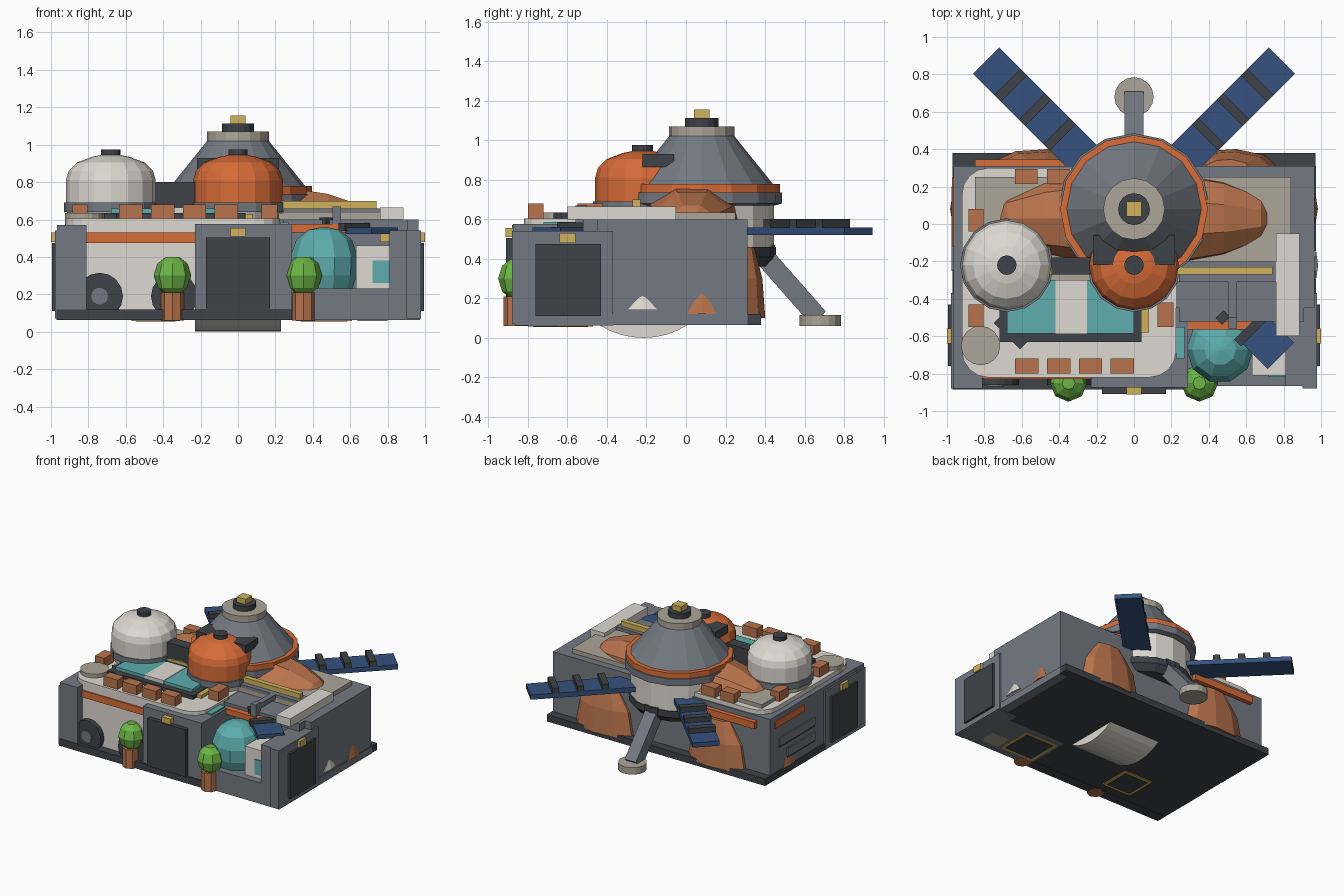
import bpy, bmesh, math
from mathutils import Matrix, Vector

cube = bpy.data.objects.get("Cube")
if cube:
    bpy.data.objects.remove(cube)


def material(name, r, g, b):
    m = bpy.data.materials.new(name)
    m.use_nodes = True
    col = [((c / 255 + 0.055) / 1.055) ** 2.4 for c in (r, g, b)] + [1]
    m.diffuse_color = col
    m.node_tree.nodes["Principled BSDF"].inputs["Base Color"].default_value = col
    return m


grey = material("grey", 116, 122, 131)
dark = material("charcoal", 62, 66, 71)
cream = material("cream", 222, 218, 209)
tan = material("tan", 172, 166, 153)
orange = material("orange", 216, 108, 56)
rust = material("rust", 184, 115, 76)
teal = material("teal", 94, 174, 174)
blue = material("blue", 54, 82, 126)
yellow = material("yellow", 208, 178, 92)
green = material("green", 108, 182, 70)


def finish(name, bm, mat):
    bmesh.ops.recalc_face_normals(bm, faces=bm.faces)
    me = bpy.data.meshes.new(name)
    bm.to_mesh(me)
    bm.free()
    me.materials.append(mat)
    ob = bpy.data.objects.new(name, me)
    bpy.context.collection.objects.link(ob)
    return ob


def box(name, x, y, z, mat):
    """Box from (min, max) ranges."""
    bm = bmesh.new()
    bmesh.ops.create_cube(bm, size=1)
    for v in bm.verts:
        v.co = [(r[0] + r[1]) / 2 + c * (r[1] - r[0]) for r, c in zip((x, y, z), v.co)]
    return finish(name, bm, mat)


def turned_box(name, center, size, mat, rot):
    half = [(-s / 2, s / 2) for s in size]
    ob = box(name, *half, mat)
    ob.location, ob.rotation_euler = center, rot
    return ob


def lathe(name, x, y, profile, mat, sides=16, scale=(1, 1, 1)):
    """Stack of regular polygons from (radius, height) pairs."""
    bm = bmesh.new()
    rings = [[bm.verts.new((r * math.cos(2 * math.pi * i / sides),
                            r * math.sin(2 * math.pi * i / sides), z))
              for i in range(sides)] for r, z in profile]
    for a, b in zip(rings, rings[1:]):
        for i in range(sides):
            j = (i + 1) % sides
            bm.faces.new((a[i], a[j], b[j], b[i]))
    bm.faces.new(rings[0])
    bm.faces.new(rings[-1])
    ob = finish(name, bm, mat)
    ob.location, ob.scale = (x, y, 0), scale
    return ob


def prism(name, pts, depth, mat):
    """Extrude a closed outline of 3D points along a vector."""
    bm = bmesh.new()
    f = bm.faces.new([bm.verts.new(p) for p in pts])
    ext = bmesh.ops.extrude_face_region(bm, geom=[f])
    verts = [v for v in ext["geom"] if isinstance(v, bmesh.types.BMVert)]
    bmesh.ops.translate(bm, verts=verts, vec=depth)
    return finish(name, bm, mat)


def rounded_slab(name, x, y, z, radius, mat):
    pts = []
    for cx, cy, start in ((1, 1, 0), (0, 1, 90), (0, 0, 180), (1, 0, 270)):
        px = x[1] - radius if cx else x[0] + radius
        py = y[1] - radius if cy else y[0] + radius
        for k in range(5):
            a = math.radians(start + k * 22.5)
            pts.append((px + radius * math.cos(a), py + radius * math.sin(a), z[0]))
    return prism(name, pts, (0, 0, z[1] - z[0]), mat)


# Base, walls and open courtyard
box("base_slab", (-.97, .97), (-.86, .38), (.065, .12), dark)
box("front_lip", (-.97, .29), (-.885, -.8), (.063, .12), dark)
box("right_block", (.2, .965), (-.45, .31), (.07, .6), grey)
box("back_block", (-.965, .21), (0, .31), (.07, .57), grey)
box("left_wall", (-.965, -.86), (-.86, .3), (.07, .57), grey)
box("left_pillar", (-.968, -.81), (-.88, -.78), (.12, .57), grey)
box("entry_block", (-.23, .29), (-.875, -.45), (.12, .575), grey)
box("courtyard_floor", (.29, .82), (-.865, -.45), (.062, .23), grey)
box("courtyard_wall", (.81, .972), (-.865, -.37), (.062, .54), grey)
box("right_foot", (.9, .972), (-.37, .31), (.064, .12), grey)

# Rounded living pod with its orange band
rounded_slab("pod", (-.92, .225), (-.82, .3), (.12, .605), .14, cream)
rounded_slab("pod_band", (-.928, .2), (-.83, .3), (.475, .53), .14, orange)
box("left_band", (-.972, -.92), (-.12, .25), (.475, .53), orange)
box("back_band", (-.85, -.3), (.25, .345), (.475, .53), orange)
for i, z in enumerate((.2, .32)):
    box("left_panel", (-.975, -.95), (-.25, .1 + .1 * i), (z, z + .06), grey)
    box("left_panel_trim", (-.973, -.95), (-.25, .1 + .1 * i), (z - .015, z), dark)

# Wheels in the open bay
for x in (-.74, -.34):
    for name, r, y, mat in (("tyre", .125, -.76, dark), ("hub", .045, -.768, grey)):
        wheel = lathe(name, 0, 0, [(r, 0), (r, .1)], mat)
        wheel.rotation_euler = (math.pi / 2, 0, 0)
        wheel.location = (x, y, .19)

# Front door with lamp
box("front_door", (-.17, .17), (-.91, -.87), (.125, .505), dark)
box("front_lamp", (-.04, .04), (-.912, -.86), (.51, .555), yellow)
for s in (-1, 1):
    side = lambda a, b: tuple(sorted((s * a, s * b)))
    # Side doors with lamps
    box("side_door_frame", side(.9, .978), (-.88, -.37), (.07, .54), grey)
    box("side_door", side(.9, .995), (-.76, -.43), (.11, .475), dark)
    box("side_lamp", side(.76, 1), (-.64, -.56), (.48, .53), yellow)
    # Rocks breaking through roof, sides and back
    rock = lathe("roof_rock", 0, 0, [(.25, .15), (.25, .3), (.215, .48), (.13, .68), (.02, .76)], rust, 9,
                 (.85, 1, 1))
    rock.rotation_euler = (0, s * math.pi / 2, 0)
    rock.location = (0, .03, .565)
    lathe("side_spike", s * .958, .08, [(.085, .12), (.003, .26)], rust, 6, (.3, 1, 1))
    lathe("back_rock", s * .5, .3, [(.27, .1), (.23, .3), (.12, .46)], rust, 9, (1, .38, 1))
lathe("pale_spike", .962, -.22, [(.09, .14), (.003, .22)], cream, 6, (.25, 1, 1))

# Rounded belly showing under the slab
arc = [(-.23, -.215 + .415 * math.sin(a), .415 - .415 * math.cos(a))
       for a in (math.radians(-40 + 8 * k) for k in range(11))]
prism("belly_drum", arc, (.46, 0, 0), cream)

# Hatch outlines under the slab
for x, y, half in ((.46, -.65, .15), (-.44, -.6, .13)):
    box("hatch_border", (x - half, x + half), (y - half, y + half), (.058, .064), yellow)
    box("hatch_plate", (x - half + .025, x + half - .025), (y - half + .025, y + half - .025), (.055, .06), dark)
box("hut_underplate", (.64, .8), (-.8, -.66), (.057, .064), tan)

# Lander hull, cone and beacon
for name, prof, mat in (
        ("hull_skirt", [(.33, .36), (.375, .41), (.375, .46)], dark),
        ("hull", [(.365, .46), (.365, .67)], cream),
        ("hull_collar", [(.37, .67), (.405, .68), (.405, .735)], grey),
        ("hull_ring", [(.395, .735), (.395, .778)], orange),
        ("cone", [(.36, .778), (.165, 1.02)], grey),
        ("cone_cap", [(.165, 1.02), (.165, 1.07)], tan),
        ("beacon_base", [(.085, 1.07), (.085, 1.112)], dark)):
    lathe(name, 0, .08, prof, mat)
box("beacon", (-.04, .04), (.04, .12), (1.11, 1.155), yellow)
box("cone_window", (-.22, .22), (-.22, -.06), (.865, .93), dark)
box("roof_vent", (-.44, -.22), (-.27, -.18), (.6, .8), dark)

# Landing leg
top, low = Vector((0, .38, .43)), Vector((0, .67, .1))
turned_box("leg", (top + low) / 2, (.1, .1, (top - low).length), grey,
           (low - top).to_track_quat("Z", "Y").to_euler())
box("leg_joint", (-.06, .06), (.34, .45), (.42, .47), dark)
lathe("foot", 0, .68, [(.105, .06), (.105, .115)], tan)

# Solar wings
for s in (-1, 1):
    d = Vector((s, 1, 0)).normalized()
    tip = Vector((s * .79, .873, .54))
    rot = (0, 0, math.radians(45 * s))
    turned_box("solar_wing", tip - d * .4, (.8, .2, .038), blue, rot)
    for k in range(3):
        turned_box("wing_rib", tip - d * (.185 + .185 * k) + Vector((0, 0, .038)), (.05, .2, .045), dark, rot)

# Twin storage domes
for name, x, mat in (("white_dome", -.68, cream), ("orange_dome", 0, orange)):
    lathe(name + "_base", x, -.22, [(.235, .6), (.235, .64)], tan)
    lathe(name + "_rim", x, -.22, [(.25, .64), (.25, .69)], grey)
    lathe(name, x, -.22, [(.24, .69), (.24, .81), (.225, .86), (.18, .905), (.1, .935), (.05, .945)], mat)
    lathe(name + "_cap", x, -.22, [(.052, .94), (.052, .975)], dark)

# Skylight
box("skylight_frame", (-.72, .04), (-.63, -.3), (.6, .635), dark)
box("skylight_glass", (-.68, 0), (-.585, -.3), (.63, .66), teal)
box("skylight_strip", (-.42, -.25), (-.587, -.3), (.63, .664), cream)
for x, y in ((-.7, -.53), (-.61, -.62)):
    turned_box("skylight_latch", (x, y, .615), (.07, .07, .04), dark, (0, 0, math.pi / 4))

# Roof crates: corner x, corner y, size x, size y
crates = [(-.635 + .17 * k, -.8, .125, .08) for k in range(4)]
crates += [(-.885, -.04, .08, .12), (-.885, -.55, .08, .12), (.125, -.55, .085, .13),
           (-.635, .215, .12, .08), (-.465, .215, .12, .08)]
for x, y, w, d in crates:
    box("crate", (x, x + w), (y, y + d), (.6, .68), rust)
lathe("roof_disc", -.82, -.65, [(.105, .57), (.105, .635)], tan)

# Roof plates, beams and crane
box("roof_plate", (-.85, .84), (-.31, .25), (.59, .635), tan)
box("roof_trunk", (.76, .885), (-.6, -.05), (.6, .665), cream)
box("rear_beam", (.24, .84), (-.31, -.2), (.6, .66), grey)
box("yellow_rail", (-.45, .74), (-.27, -.23), (.655, .7), yellow)
box("front_beam", (.24, .91), (-.52, -.45), (.54, .6), grey)
box("crane_arm", (.505, .55), (-.56, -.28), (.62, .66), grey)
box("crane_post", (.505, .55), (-.56, -.5), (.5, .67), grey)
box("yard_band", (.29, .66), (-.565, -.5), (.53, .575), orange)
box("teal_panel", (.225, .27), (-.72, -.55), (.55, .585), teal)
box("yellow_post", (.04, .08), (-.58, -.45), (.58, .63), yellow)

# Courtyard greenhouse, hut and turned panel
lathe("greenhouse", .46, -.67, [(.15, .23), (.175, .3), (.18, .4), (.15, .49), (.085, .545), (.01, .56)], teal, 10)
box("hut", (.63, .812), (-.81, -.6), (.23, .46), cream)
box("hut_window", (.72, .81), (-.818, -.79), (.26, .38), teal)
turned_box("yard_solar_panel", (.715, -.635, .54), (.2, .2, .035), blue, (0, 0, math.pi / 4))
turned_box("panel_hinge", (.625, -.565, .56), (.05, .2, .045), dark, (0, 0, -math.pi / 4))
turned_box("panel_joint", (.475, -.5, .58), (.06, .05, .06), dark, (0, 0, math.pi / 4))

# Potted trees
for x in (-.35, .35):
    lathe("pot", x, -.86, [(.062, .06), (.062, .21)], rust, 8)
    lathe("tree_crown", x, -.85, [(.04, .2), (.08, .235), (.1, .3), (.08, .365), (.035, .4)], green, 8)
